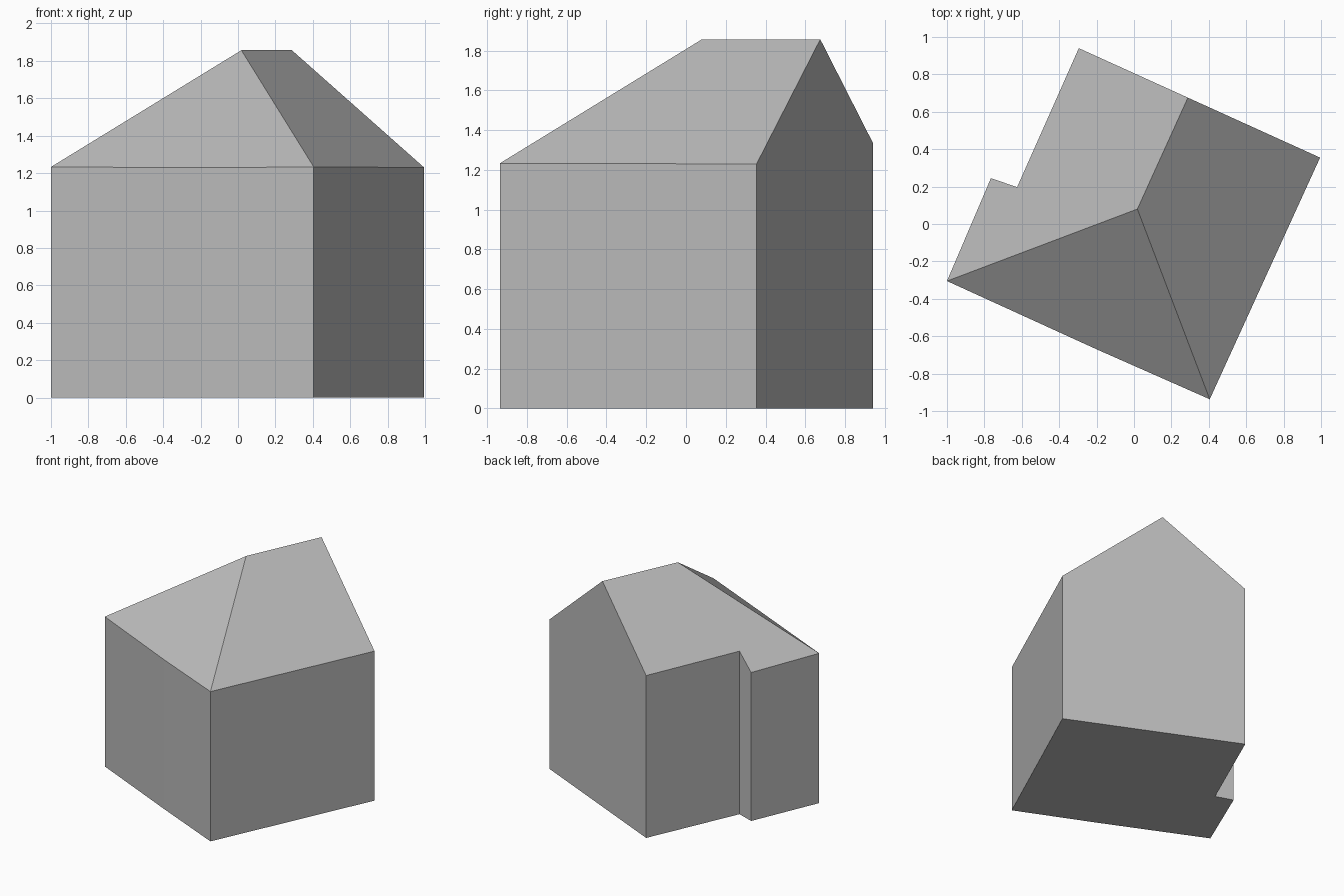
import bpy
import bmesh
from mathutils import Vector

cube = bpy.data.objects.get("Cube")
if cube:
    bpy.data.objects.remove(cube, do_unlink=True)

# Single plaster colour
grey = bpy.data.materials.new("light_grey")
grey.use_nodes = True
colour = (0.5, 0.5, 0.5, 1)
grey.diffuse_color = colour
grey.node_tree.nodes["Principled BSDF"].inputs["Base Color"].default_value = colour

# Footprint, counter-clockwise, with the notch on the right wall
front_right = (-1.0, -0.305)
front_left = (0.405, -0.937)
back_left = (0.995, 0.355)
back_right = (-0.295, 0.94)
footprint = [front_right, (-0.2, -0.67), front_left, back_left, back_right,
             (-0.625, 0.197), (-0.765, 0.245)]

# Roof ridge ends and eave corners
eave = 1.233
ridge_front = Vector((0.018, 0.08, 1.857))
ridge_back = Vector((0.288, 0.675, 1.857))
corner_r = Vector((*front_right, eave))
corner_l = Vector((*front_left, eave))


def slice_roof(bm, a, b, c):
    """Cut away everything above the plane through three points, and cap it."""
    normal = (b - a).cross(c - a).normalized()
    if normal.z < 0:
        normal.negate()
    cut = bmesh.ops.bisect_plane(
        bm, geom=bm.verts[:] + bm.edges[:] + bm.faces[:], dist=1e-5,
        plane_co=a, plane_no=normal, clear_outer=True)
    edges = [e for e in cut["geom_cut"] if isinstance(e, bmesh.types.BMEdge)]
    bmesh.ops.contextual_create(bm, geom=edges)


# Walls: extrude the footprint above the ridge
bm = bmesh.new()
base = bm.faces.new([bm.verts.new((x, y, 0)) for x, y in footprint])
top = bmesh.ops.extrude_face_region(bm, geom=[base], use_keep_orig=True)["geom"]
bmesh.ops.translate(bm, vec=(0, 0, 2.5),
                    verts=[v for v in top if isinstance(v, bmesh.types.BMVert)])

# Roof: two long slopes and the front hip
slice_roof(bm, ridge_front, ridge_back, corner_r)
slice_roof(bm, ridge_front, ridge_back, corner_l)
slice_roof(bm, ridge_front, corner_r, corner_l)
bmesh.ops.recalc_face_normals(bm, faces=bm.faces[:])

mesh = bpy.data.meshes.new("house")
bm.to_mesh(mesh)
bm.free()
mesh.materials.append(grey)
house = bpy.data.objects.new("house", mesh)
bpy.context.collection.objects.link(house)
